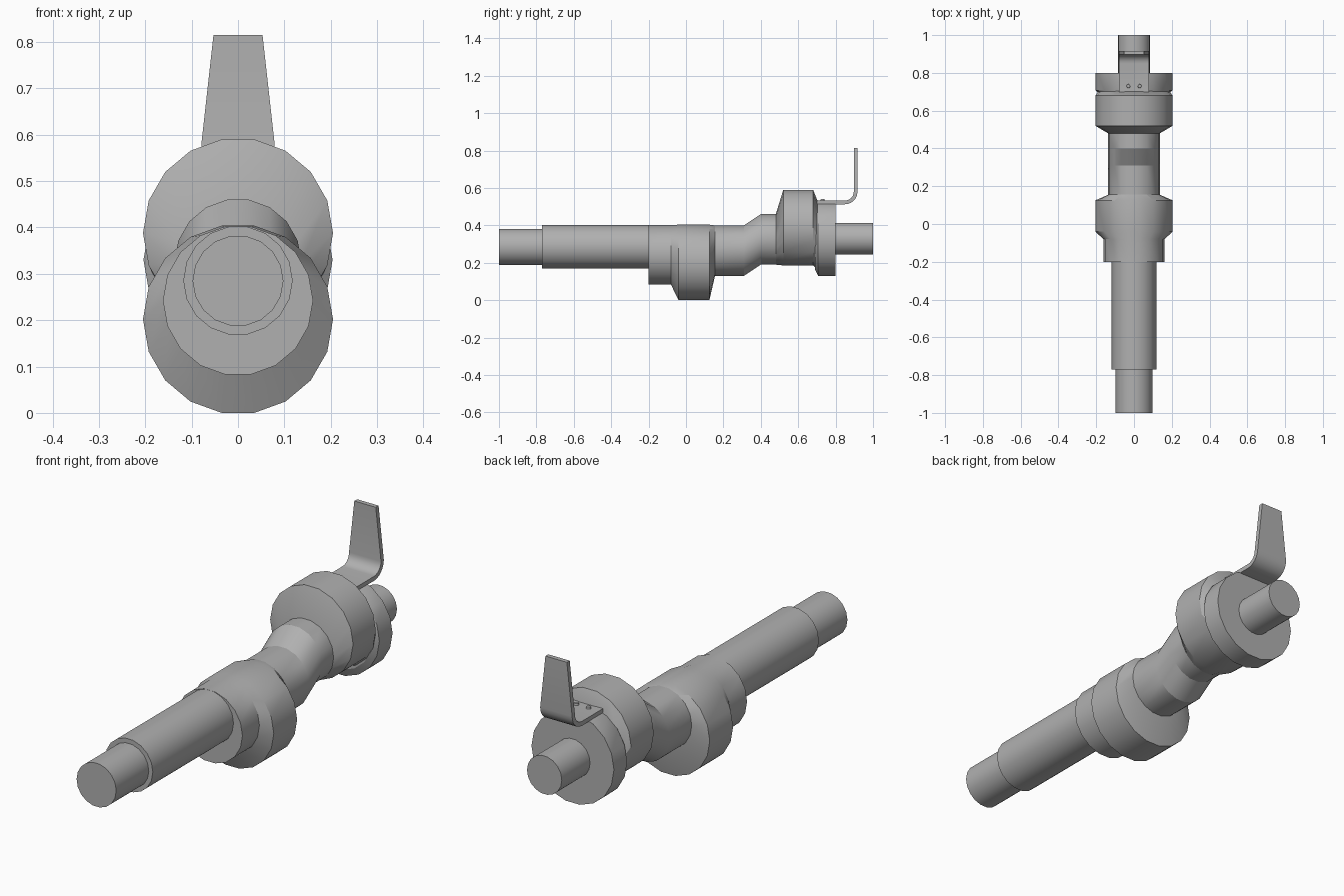
import bpy, bmesh, math

if "Cube" in bpy.data.objects:
    bpy.data.objects.remove(bpy.data.objects["Cube"])

SIDES = 18

steel = bpy.data.materials.new("dark_steel")
steel.diffuse_color = (.435, .435, .435, 1)
steel.use_nodes = True
steel.node_tree.nodes["Principled BSDF"].inputs["Base Color"].default_value = steel.diffuse_color


def finish(name, bm):
    bmesh.ops.recalc_face_normals(bm, faces=bm.faces)
    me = bpy.data.meshes.new(name)
    bm.to_mesh(me)
    bm.free()
    me.materials.append(steel)
    ob = bpy.data.objects.new(name, me)
    bpy.context.collection.objects.link(ob)
    bpy.ops.object.select_all(action='DESELECT')
    ob.select_set(True)
    bpy.context.view_layer.objects.active = ob
    bpy.ops.object.shade_smooth_by_angle(angle=math.radians(25))
    return ob


def loft(name, sections):
    """Skin closed cross-sections (lists of points) and cap both ends."""
    bm = bmesh.new()
    rings = [[bm.verts.new(p) for p in s] for s in sections]
    for a, b in zip(rings, rings[1:]):
        n = len(a)
        for i in range(n):
            j = (i + 1) % n
            bm.faces.new((a[i], a[j], b[j], b[i]))
    bm.faces.new(rings[0])
    bm.faces.new(rings[-1])
    return finish(name, bm)


def circle(y, z, r):
    step = math.tau / SIDES
    return [(r * math.cos(i * step), y, z + r * math.sin(i * step))
            for i in range(SIDES)]


def turned(name, rings):
    return loft(name, [circle(*r) for r in rings])


# Stepped input shaft: (y, centre height, radius)
turned("front_shaft", [(-1.0, .285, .098), (-.77, .285, .098),
                       (-.77, .2855, .118), (-.19, .2855, .118)])

# Eccentric lobes joined by an offset neck
turned("front_lobe", [(-.20, .2425, .162), (-.08, .2425, .162),
                      (-.04, .202, .205), (.125, .202, .205),
                      (.155, .265, .137)])
turned("offset_neck", [(.15, .265, .137), (.31, .265, .137),
                       (.40, .325, .137), (.485, .325, .137)])
turned("rear_lobe", [(.48, .325, .137), (.52, .388, .205),
                     (.68, .388, .205), (.705, .345, .185)])

# End disc and its stub shaft
turned("end_disc", [(.69, .345, .185), (.707, .330, .204), (.80, .330, .204)])
turned("rear_shaft", [(.79, .329, .086), (1.0, .329, .086)])

# Bent tapered lever plate: (y, z, bend angle, half width)
path = [(.70, .523, 0, .08), (.85, .523, 0, .08)]
for k in range(1, 7):
    t = math.radians(15 * k)
    path.append((.85 + .057 * math.sin(t), .58 - .057 * math.cos(t), t, .079))
path.append((.907, .815, math.pi / 2, .053))
half = .01
plate = []
for y, z, t, w in path:
    ny, nz = -math.sin(t) * half, math.cos(t) * half
    plate.append([(-w, y - ny, z - nz), (w, y - ny, z - nz),
                  (w, y + ny, z + nz), (-w, y + ny, z + nz)])
loft("lever_plate", plate)

# Rivets holding the plate to the disc
for i, x in enumerate((-.03, .03)):
    bm = bmesh.new()
    bmesh.ops.create_cone(bm, cap_ends=True, segments=12, radius1=.012,
                          radius2=.009, depth=.016)
    bmesh.ops.translate(bm, verts=bm.verts, vec=(x, .73, .533))
    finish(f"rivet_{i + 1}", bm)
